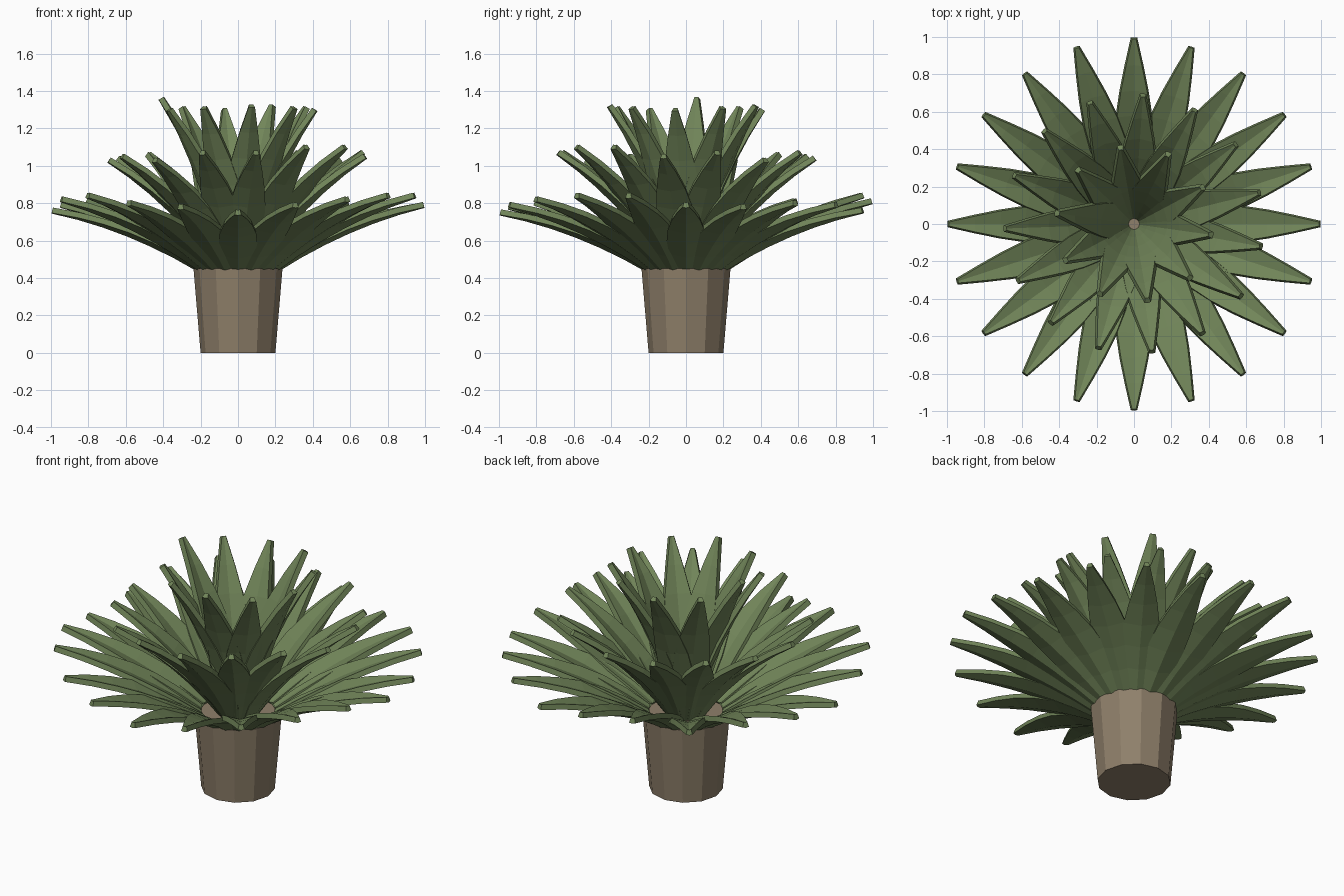
import bpy, bmesh, math
from mathutils import Vector

if "Cube" in bpy.data.objects:
    bpy.data.objects.remove(bpy.data.objects["Cube"])


def material(name, colour):
    m = bpy.data.materials.new(name)
    m.diffuse_color = (*colour, 1)
    m.use_nodes = True
    m.node_tree.nodes["Principled BSDF"].inputs["Base Color"].default_value = m.diffuse_color
    return m


green = material("leaf_green", (0.165, 0.235, 0.100))
brown = material("pot_brown", (0.275, 0.215, 0.145))

# half width of a leaf from base to tip
WIDTHS = [0.060, 0.086, 0.100, 0.094, 0.074, 0.046, 0.014]
THICK = 0.03


def make_leaf(name, angle, base, tip, arch, scale=1.0, base_half=None):
    """Arched, slightly folded blade running from base (r, z) to tip (r, z)."""
    a, b = Vector(base), Vector(tip)
    up = Vector((-(b - a).y, (b - a).x)).normalized()
    out = Vector((math.cos(angle), math.sin(angle), 0))
    side = Vector((-out.y, out.x, 0))
    normal = out * up.x + Vector((0, 0, up.y))
    bm = bmesh.new()
    rows = []
    n = len(WIDTHS) - 1
    for i, w in enumerate(WIDTHS):
        t = i / n
        p = a.lerp(b, t) + up * arch * 4 * t * (1 - t)
        centre = out * p.x + Vector((0, 0, p.y))
        half = base_half if i == 0 and base_half else w * scale
        fold = normal * half * 0.16
        rows.append([bm.verts.new(centre - side * half + fold),
                     bm.verts.new(centre - fold * 0.5),
                     bm.verts.new(centre + side * half + fold)])
    for r0, r1 in zip(rows, rows[1:]):
        for k in range(2):
            bm.faces.new((r0[k], r1[k], r1[k + 1], r0[k + 1]))
    bmesh.ops.recalc_face_normals(bm, faces=bm.faces[:])
    mesh = bpy.data.meshes.new(name)
    bm.to_mesh(mesh)
    bm.free()
    mesh.materials.append(green)
    ob = bpy.data.objects.new(name, mesh)
    bpy.context.collection.objects.link(ob)
    solid = ob.modifiers.new("thickness", "SOLIDIFY")
    solid.thickness = THICK
    solid.offset = 0


# pot
bpy.ops.mesh.primitive_cone_add(vertices=12, radius1=0.20, radius2=0.238,
                                depth=0.45, location=(0, 0, 0.225),
                                rotation=(0, 0, 0))
pot = bpy.context.object
pot.name = "pot"
pot.data.materials.append(brown)

# outer ring of leaves, tip heights counter-clockwise from +x
OUTER_Z = [0.80, 0.79, 0.81, 0.80, 0.77, 0.82, 0.85, 0.80, 0.82, 0.80,
           0.77, 0.83, 0.85, 0.81, 0.79, 0.76, 0.80, 0.83, 0.85, 0.85]
for i, z in enumerate(OUTER_Z):
    make_leaf("outer_leaf", math.radians(18 * i), (0.205, 0.45),
              (0.993, z - 0.01), 0.04)

# middle ring
MIDDLE_Z = [1.08, 1.04, 1.08, 1.05, 1.06, 1.07, 1.05, 1.04,
            1.06, 1.04, 1.08, 1.08, 1.11, 1.11, 1.06]
for i, z in enumerate(MIDDLE_Z):
    make_leaf("middle_leaf", math.radians(14 + 24 * i), (0.09, 0.45),
              (0.69, z - 0.01), 0.045, 1.0, 0.05)

# inner ring
INNER_Z = [1.32, 1.33, 1.31, 1.32, 1.37, 1.31, 1.32, 1.33, 1.32, 1.31]
for i, z in enumerate(INNER_Z):
    make_leaf("inner_leaf", math.radians(28 + 36 * i), (0.04, 0.45),
              (0.415, z - 0.01), 0.045, 1.0, 0.05)
